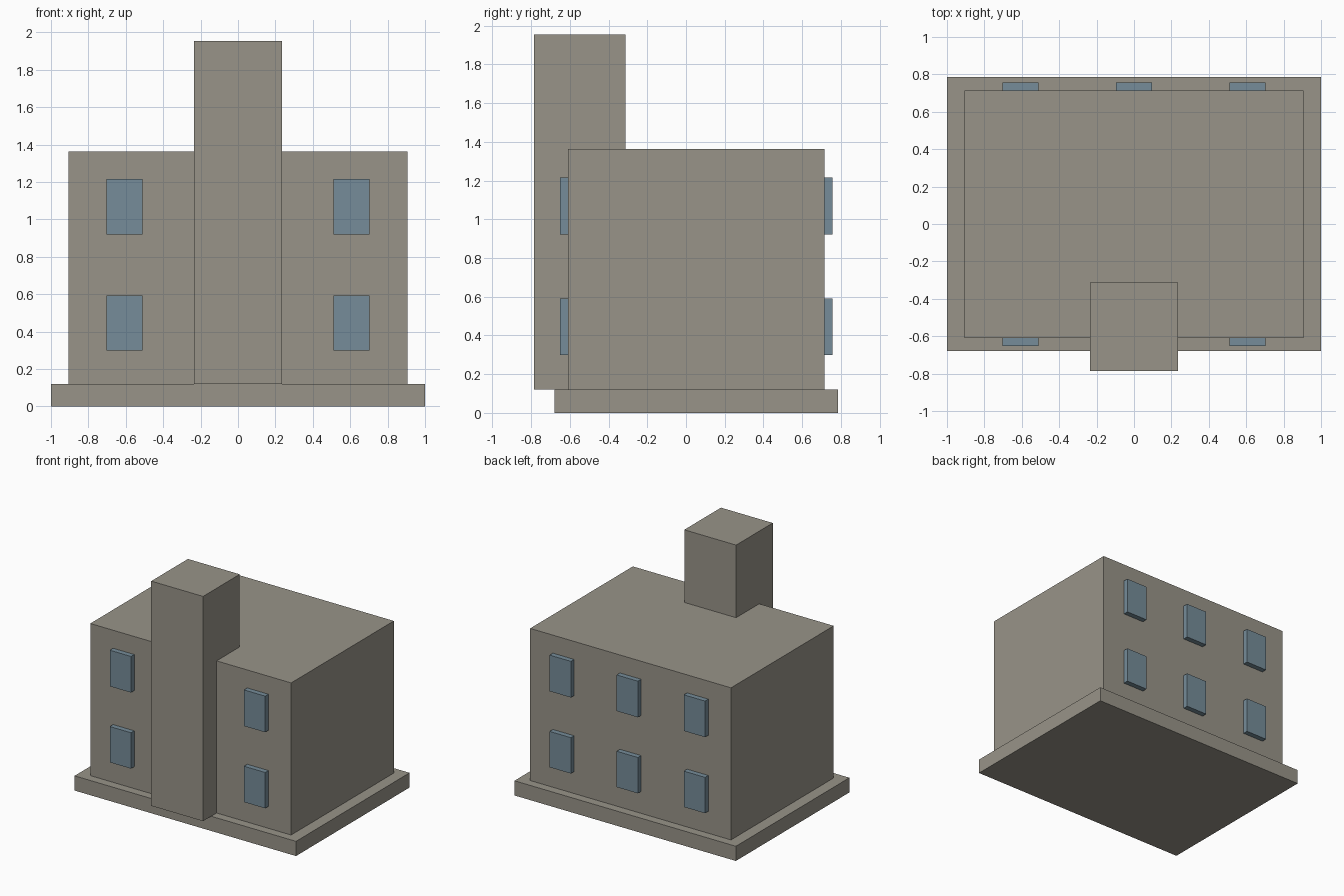
import bpy
import bmesh
from mathutils import Vector

cube = bpy.data.objects.get("Cube")
if cube:
    bpy.data.objects.remove(cube, do_unlink=True)


def make_material(name, rgb):
    mat = bpy.data.materials.new(name)
    mat.use_nodes = True
    mat.diffuse_color = (*rgb, 1)
    shader = next(n for n in mat.node_tree.nodes if n.type == "BSDF_PRINCIPLED")
    shader.inputs["Base Color"].default_value = (*rgb, 1)
    shader.inputs["Roughness"].default_value = 0.8
    return mat


def box(name, low, high, mat):
    """Box spanning two opposite corners."""
    low, high = Vector(low), Vector(high)
    bm = bmesh.new()
    bmesh.ops.create_cube(bm, size=1)
    bmesh.ops.scale(bm, vec=high - low, verts=bm.verts)
    mesh = bpy.data.meshes.new(name)
    bm.to_mesh(mesh)
    bm.free()
    mesh.materials.append(mat)
    obj = bpy.data.objects.new(name, mesh)
    obj.location = (low + high) / 2
    bpy.context.collection.objects.link(obj)
    return obj


stone = make_material("warm_grey_stone", (0.315, 0.296, 0.25))
glass = make_material("blue_grey_glass", (0.18, 0.265, 0.32))

# Main masses
BASE_TOP, FRONT, BACK = 0.12, -0.61, 0.715
box("base_slab", (-1, -0.68, 0), (1, 0.785, BASE_TOP), stone)
box("main_block", (-0.907, FRONT, BASE_TOP), (0.907, BACK, 1.362), stone)
box("front_tower", (-0.234, -0.785, BASE_TOP), (0.234, -0.312, 1.955), stone)

# Projecting windows: two columns at the front, three at the back
HALF_WIDTH, DEPTH = 0.096, 0.042
walls = {
    "front": (FRONT - DEPTH, FRONT, {"right": -0.606, "left": 0.606}),
    "back": (BACK, BACK + DEPTH, {"right": -0.606, "middle": 0, "left": 0.606}),
}
floors = {"lower": (0.299, 0.592), "upper": (0.92, 1.215)}
for wall, (y0, y1, columns) in walls.items():
    for floor, (z0, z1) in floors.items():
        for side, x in columns.items():
            box(f"{wall}_{floor}_{side}_window",
                (x - HALF_WIDTH, y0, z0), (x + HALF_WIDTH, y1, z1), glass)
